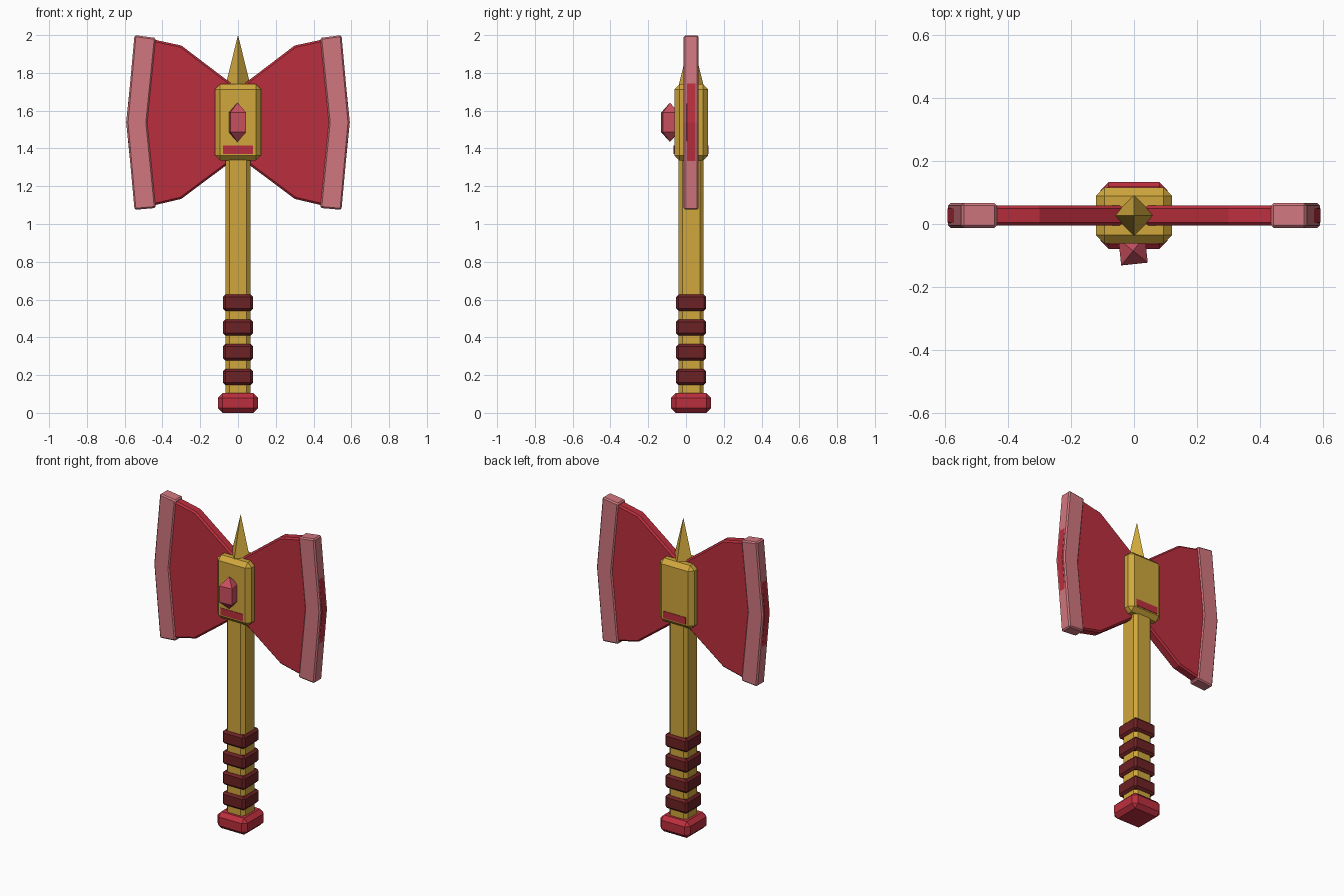
import bpy, bmesh
from math import radians
from mathutils import Matrix, Vector

cube = bpy.data.objects.get("Cube")
if cube:
    bpy.data.objects.remove(cube)

CY = 0.027      # depth of the axe's centre plane


def material(name, rgb):
    m = bpy.data.materials.new(name)
    m.use_nodes = True
    m.diffuse_color = (*rgb, 1)
    m.node_tree.nodes["Principled BSDF"].inputs["Base Color"].default_value = (*rgb, 1)
    return m


gold = material("gold", (0.63, 0.39, 0.045))
red = material("red", (0.50, 0.028, 0.047))
pink = material("pale red", (0.63, 0.185, 0.21))
maroon = material("maroon", (0.155, 0.016, 0.018))
gem_red = material("gem red", (0.60, 0.08, 0.115))


def finish(name, bm, mat, bevel=0):
    bmesh.ops.recalc_face_normals(bm, faces=bm.faces)
    mesh = bpy.data.meshes.new(name)
    bm.to_mesh(mesh)
    bm.free()
    mesh.materials.append(mat)
    ob = bpy.data.objects.new(name, mesh)
    bpy.context.collection.objects.link(ob)
    if bevel:
        mod = ob.modifiers.new("Bevel", "BEVEL")
        mod.width = bevel
        mod.segments = 1
        mod.limit_method = "ANGLE"
    return ob


def box(name, mat, half_x, half_y, z0, z1, bevel=0, y=CY):
    bm = bmesh.new()
    place = Matrix.Translation((0, y, (z0 + z1) / 2)) @ Matrix.Diagonal((2 * half_x, 2 * half_y, z1 - z0, 1))
    bmesh.ops.create_cube(bm, size=1, matrix=place)
    return finish(name, bm, mat, bevel)


def slab_pair(name, mat, outline, half_y, bevel):
    """Extrude an x-z outline through the depth and mirror it to the other side."""
    bm = bmesh.new()
    face = bm.faces.new([bm.verts.new((x, CY - half_y, z)) for x, z in outline])
    out = bmesh.ops.extrude_face_region(bm, geom=[face])
    verts = [v for v in out["geom"] if isinstance(v, bmesh.types.BMVert)]
    bmesh.ops.translate(bm, verts=verts, vec=(0, 2 * half_y, 0))
    ob = finish(name, bm, mat, bevel)
    ob.modifiers.new("Mirror", "MIRROR").use_mirror_merge = False
    return ob


# Handle, pommel and grip bands
box("handle", gold, 0.066, 0.066, 0.08, 1.38, 0.02)
box("pommel", red, 0.106, 0.106, 0, 0.105, 0.025)
for i in range(4):
    z = 0.19 + 0.131 * i
    box(f"grip_band_{i + 1}", maroon, 0.08, 0.08, z - 0.043, z + 0.043, 0.013)

# Head block with a painted bar on the front and back
box("head_block", gold, 0.121, 0.089, 1.335, 1.74, 0.027)
for name, side in (("front_bar", -1), ("back_bar", 1)):
    box(name, red, 0.08, 0.004, 1.37, 1.415, 0, CY + side * 0.088)

# Top spike: a four-sided pyramid with corners on the axes
bm = bmesh.new()
bmesh.ops.create_cone(bm, cap_ends=True, segments=4, radius1=0.067, radius2=0, depth=0.27,
                      matrix=Matrix.Translation((0, CY, 1.865)))
finish("top_spike", bm, gold)

# Blades and their pale cutting edges
slab_pair("blades", red, [(0.03, 1.74), (0.30, 1.945), (0.44, 1.975), (0.547, 1.985), (0.592, 1.538),
                          (0.547, 1.09), (0.44, 1.10), (0.30, 1.133), (0.03, 1.335)], 0.032, 0.01)
slab_pair("cutting_edges", pink, [(0.435, 1.985), (0.548, 2.0), (0.59, 1.538), (0.548, 1.075),
                                  (0.435, 1.085), (0.48, 1.538)], 0.039, 0.008)

# Gem: a four-sided prism drawn to a point at both ends
bm = bmesh.new()
centre = Vector((-0.003, -0.085, 1.538))
place = Matrix.Translation(centre) @ Matrix.Rotation(radians(51), 4, "Z")
bmesh.ops.create_cone(bm, cap_ends=True, segments=4, radius1=0.06, radius2=0.06, depth=0.104, matrix=place)
bm.normal_update()
for cap in [f for f in bm.faces if abs(f.normal.z) > 0.9]:
    tip = centre + Vector((0, 0, 0.104 if cap.normal.z > 0 else -0.104))
    poked = bmesh.ops.poke(bm, faces=[cap])
    poked["verts"][0].co = tip
finish("gem", bm, gem_red)
